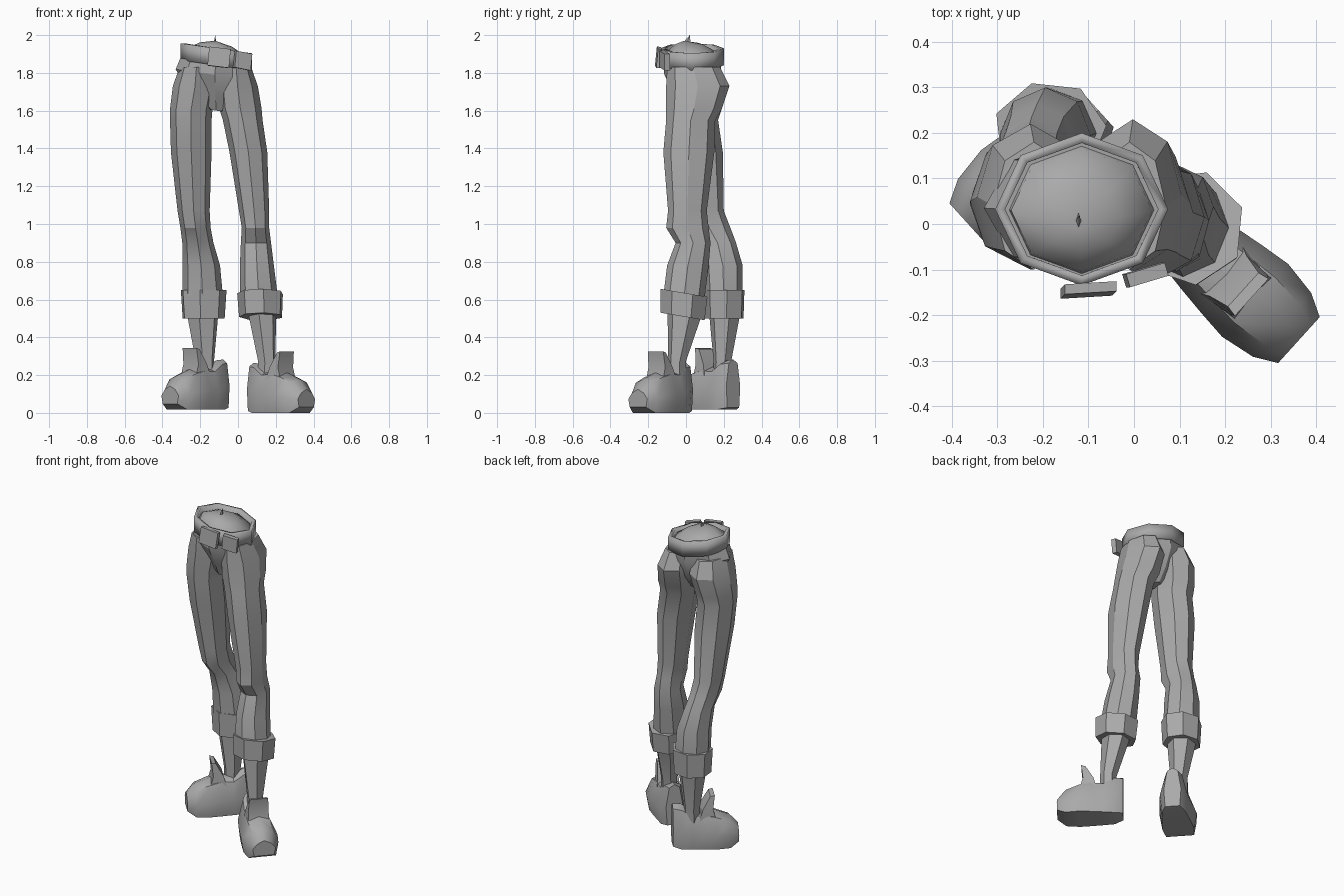
import bpy, bmesh, math
from mathutils import Vector

cube = bpy.data.objects.get("Cube")
if cube:
    bpy.data.objects.remove(cube, do_unlink=True)

grey = bpy.data.materials.new("plain_grey")
grey.use_nodes = True
grey.diffuse_color = (0.4, 0.4, 0.4, 1)
grey.node_tree.nodes["Principled BSDF"].inputs["Base Color"].default_value = (0.4, 0.4, 0.4, 1)


def skin(name, rings, caps=True, smooth=25, apex=None):
    """Bridge equal-sized loops of points into one surface."""
    bm = bmesh.new()
    loops = [[bm.verts.new(p) for p in ring] for ring in rings]
    n = len(loops[0])
    for a, b in zip(loops, loops[1:]):
        for i in range(n):
            j = (i + 1) % n
            bm.faces.new((a[i], a[j], b[j], b[i]))
    if caps:
        bm.faces.new(loops[0][::-1])
        if apex is None:
            bm.faces.new(loops[-1])
    if apex:
        tip = bm.verts.new(apex)
        for i in range(n):
            bm.faces.new((loops[-1][i], loops[-1][(i + 1) % n], tip))
    bmesh.ops.recalc_face_normals(bm, faces=bm.faces)
    mesh = bpy.data.meshes.new(name)
    bm.to_mesh(mesh)
    bm.free()
    mesh.materials.append(grey)
    ob = bpy.data.objects.new(name, mesh)
    bpy.context.collection.objects.link(ob)
    bpy.ops.object.select_all(action='DESELECT')
    ob.select_set(True)
    bpy.context.view_layer.objects.active = ob
    bpy.ops.object.shade_smooth_by_angle(angle=math.radians(smooth))
    return ob


def ring(z, x0, x1, y0, y1, sides=8, turn=0.0, tilt=(0, 0)):
    """Polygon fitted between x and y limits, optionally tilted."""
    cx, cy = (x0 + x1) / 2, (y0 + y1) / 2
    pts = []
    for k in range(sides):
        a = turn + math.tau * k / sides
        dx, dy = math.cos(a) * (x1 - x0) / 2, math.sin(a) * (y1 - y0) / 2
        pts.append((cx + dx, cy + dy, z + dx * tilt[0] + dy * tilt[1]))
    return pts


def tube(name, rows, sides=8, turn=0.0, tilt=(0, 0), **kw):
    return skin(name, [ring(*r, sides, turn, tilt) for r in rows], **kw)


# Trouser legs: height, then x and y limits
tube("left_trouser_leg", [
    (.62, .01, .21, -.12, .10), (.78, .01, .19, -.10, .12),
    (.90, .015, .175, -.055, .13), (.98, .02, .165, -.105, .12),
    (1.07, .005, .165, -.095, .11), (1.38, -.045, .155, -.12, .15),
    (1.55, -.08, .13, -.105, .155), (1.61, -.10, .125, -.105, .19),
    (1.73, -.11, .105, -.105, .23), (1.83, -.09, .07, -.10, .18)])
tube("right_trouser_leg", [
    (.62, -.295, -.08, .10, .30), (.78, -.295, -.095, .09, .30),
    (.90, -.295, -.13, .07, .265), (.98, -.305, -.145, .01, .235),
    (1.07, -.32, -.15, .0, .20), (1.38, -.355, -.14, -.06, .195),
    (1.55, -.36, -.14, -.085, .17), (1.61, -.36, -.135, -.09, .19),
    (1.73, -.345, -.11, -.10, .22), (1.83, -.31, -.13, -.10, .18)])

# Hips narrowing to the crotch
tube("hips", [
    (1.60, -.15, -.08, -.03, .09), (1.68, -.26, .02, -.06, .14),
    (1.79, -.33, .085, -.115, .185), (1.89, -.29, .06, -.12, .185)], tilt=(-.14, 0))

# Belt band, belly dome and small point on top
belt = tube("belt", [(1.84, -.305, .075, -.135, .20), (1.93, -.305, .075, -.135, .20)],
            tilt=(-.14, 0), caps=False)
wall = belt.modifiers.new("thickness", 'SOLIDIFY')
wall.thickness = .022
wall.offset = -1
tube("belly_dome", [(1.86, -.28, .05, -.115, .18), (1.91, -.27, .04, -.105, .165),
                    (1.95, -.20, -.03, -.06, .09)],
     tilt=(-.14, 0), apex=(-.12, -.01, 1.97), smooth=50)
tube("belly_point", [(1.955, -.13, -.115, -.02, .025)], sides=4, apex=(-.12, .02, 2.0))


def block(name, centre, axes, size):
    """Box with its own axes."""
    c = Vector(centre)
    u, v, w = (Vector(a).normalized() * s / 2 for a, s in zip(axes, size))
    skin(name, [[c + u * i + v * j + w * k for i, j in ((-1, -1), (1, -1), (1, 1), (-1, 1))]
                for k in (-1, 1)])


# Buckle plate and belt loop
block("buckle", (-.10, -.145, 1.882), ((1, .06, -.12), (0, 1, -.1), (.1, .1, 1)), (.115, .022, .10))
block("belt_loop", (.025, -.112, 1.865), ((1, .3, -.2), (-.3, 1, 0), (.1, 0, 1)), (.09, .03, .088))

# Rolled cuffs and ankles
tube("left_cuff", [(.51, .005, .24, -.135, .105), (.635, -.005, .245, -.135, .12)],
     sides=7, turn=.35, tilt=(0, -.17))
tube("right_cuff", [(.50, -.30, -.07, .10, .31), (.65, -.31, -.06, .095, .315)],
     sides=7, turn=.1)
tube("left_ankle", [(.12, .10, .20, -.10, .0), (.27, .105, .20, -.095, .0),
                    (.53, .05, .205, -.10, .09)], sides=6, turn=.3)
tube("right_ankle", [(.12, -.225, -.125, .14, .24), (.27, -.225, -.125, .145, .24),
                     (.53, -.275, -.10, .12, .29)], sides=6, turn=.3)


# Shoes: sections from toe to heel (distance, half width, floor, top)
SECTIONS = [(0, .068, .03, .125), (.05, .095, 0, .18), (.13, .108, 0, .21),
            (.20, .10, 0, .225), (.27, .09, 0, .22), (.33, .08, 0, .26), (.38, .05, .01, .265)]


def shoe(side, name, toe, base):
    ahead = Vector((.74 * side, -.67, 0)).normalized()
    across = Vector((-ahead.y, ahead.x, 0))
    start = Vector((toe[0], toe[1], base))

    def at(back, off, z):
        return start - ahead * back + across * off + Vector((0, 0, z))

    def section(t, w, lo, hi):
        mid = lo + (hi - lo) * .45
        half = [(.85, lo), (1, mid), (.62, hi - .02)]
        outline = half + [(0, hi)] + [(-f, z) for f, z in half[::-1]]
        return [at(t, w * f, z) for f, z in outline]

    skin(name + "_shoe", [section(*s) for s in SECTIONS], smooth=35)
    # Tongue flap leaning forward in front of the ankle
    skin(name + "_tongue", [
        [at(.13, -.06, .17), at(.13, .06, .17), at(.23, .07, .17), at(.23, -.07, .17)],
        [at(.15, -.06, .24), at(.15, .06, .24), at(.21, .06, .24), at(.21, -.06, .24)],
        [at(.14, -.055, .325), at(.14, .055, .325), at(.165, .05, .32), at(.165, -.05, .32)]])


shoe(1, "left", (.3625, -.255), 0)
shoe(-1, "right", (-.36, -.005), .018)
